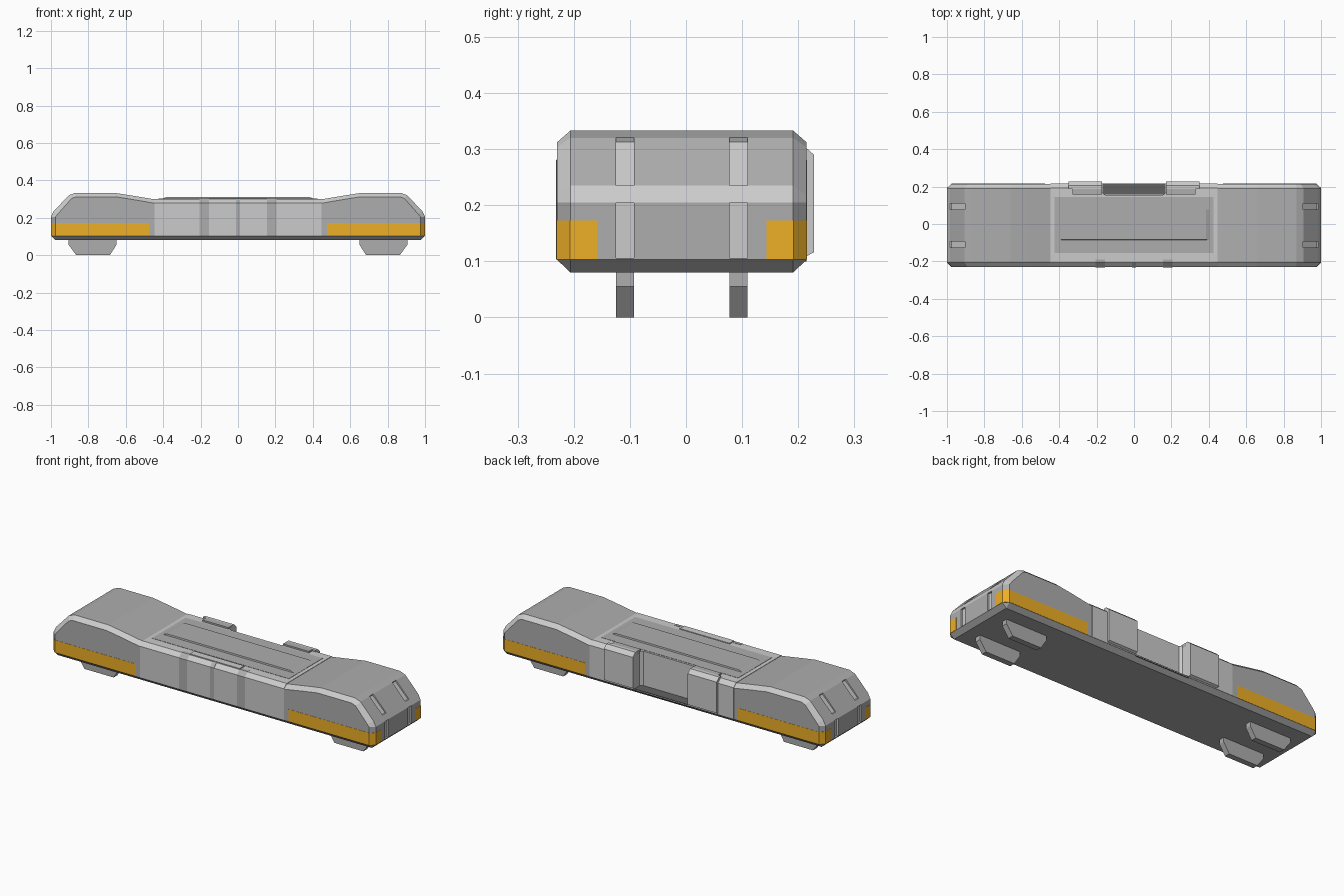
import bpy, bmesh, math
from mathutils import Matrix

if "Cube" in bpy.data.objects:
    bpy.data.objects.remove(bpy.data.objects["Cube"])

YC = -0.0075   # body centre in y (rear clips stand proud)
H = 0.2225     # body half depth


def material(name, rgb):
    m = bpy.data.materials.new(name)
    m.diffuse_color = (*rgb, 1)
    m.use_nodes = True
    m.node_tree.nodes["Principled BSDF"].inputs["Base Color"].default_value = m.diffuse_color
    return m


BODY = material("mid_grey", (0.42, 0.42, 0.42))
LIGHT = material("light_grey", (0.68, 0.68, 0.68))
DARK = material("dark_grey", (0.12, 0.12, 0.12))
ORANGE = material("orange", (0.85, 0.43, 0.02))


def finish(name, bm, *mats):
    bmesh.ops.recalc_face_normals(bm, faces=bm.faces)
    me = bpy.data.meshes.new(name)
    bm.to_mesh(me)
    bm.free()
    for m in mats:
        me.materials.append(m)
    ob = bpy.data.objects.new(name, me)
    ob.location.y = YC
    bpy.context.collection.objects.link(ob)
    return ob


def prism(name, pts, axis, a, b, mat):
    """Extrude a 2D outline along an axis from a to b."""
    def place(p, t):
        return {"x": (t, p[0], p[1]), "y": (p[0], t, p[1]), "z": (p[0], p[1], t)}[axis]
    bm = bmesh.new()
    r0 = [bm.verts.new(place(p, a)) for p in pts]
    r1 = [bm.verts.new(place(p, b)) for p in pts]
    bm.faces.new(r0)
    bm.faces.new(r1[::-1])
    for i in range(len(pts)):
        j = (i + 1) % len(pts)
        bm.faces.new((r0[i], r1[i], r1[j], r0[j]))
    return finish(name, bm, mat)


def rect(x0, x1, y0, y1):
    return [(x0, y0), (x1, y0), (x1, y1), (x0, y1)]


def cut(ob, cutter):
    cutter.hide_render = True
    cutter.display_type = 'WIRE'
    m = ob.modifiers.new("cut", 'BOOLEAN')
    m.operation = 'DIFFERENCE'
    m.solver = 'EXACT'
    m.material_mode = 'TRANSFER'
    m.object = cutter


# Main body: outer profile in the middle, smaller profile on both sides
outer = [(0.975, 0.08), (1, 0.103), (1, 0.205), (0.985, 0.235), (0.905, 0.32),
         (0.87, 0.333), (0.66, 0.333), (0.57, 0.319), (0.45, 0.299)]
inner = [(0.975, 0.103), (0.975, 0.103), (0.975, 0.205), (0.965, 0.218), (0.89, 0.303),
         (0.865, 0.312), (0.655, 0.312), (0.56, 0.297), (0.45, 0.278)]


def full(half):
    return half + [(-x, z) for x, z in reversed(half)]


bm = bmesh.new()
loops = []
for prof, y in ((inner, -H), (outer, -H + 0.024), (outer, H - 0.024), (inner, H)):
    loops.append([bm.verts.new((x, y, z)) for x, z in full(prof)])
n = len(loops[0])
for k in range(3):
    for i in range(n):
        j = (i + 1) % n
        f = bm.faces.new((loops[k][i], loops[k][j], loops[k + 1][j], loops[k + 1][i]))
        trim = k != 1 and 2 <= i < n - 3          # light chamfers along the sides
        band = i in (2, n - 4)                    # light bevel across the ends
        f.material_index = 1 if trim or band else 0
bm.faces.new(loops[0])
bm.faces.new(loops[3])
bmesh.ops.remove_doubles(bm, verts=bm.verts, dist=1e-5)
body = finish("body", bm, BODY, LIGHT)

# Light wrap-around centre band
section = [(-H - 0.001, 0.103), (-H - 0.001, 0.28), (-H + 0.023, 0.301),
           (H - 0.023, 0.301), (H + 0.001, 0.28), (H + 0.001, 0.103)]
centre_band = prism("centre_band", section, "x", -0.447, 0.447, LIGHT)

# Open recess in the back, with a dark floor
recess = prism("recess_cutter", [(-0.17, 0.3), (-0.17, 0.175), (-0.155, 0.163),
                                 (0.155, 0.163), (0.17, 0.175), (0.17, 0.3)],
               "z", 0.106, 0.5, LIGHT)
cut(body, recess)
cut(centre_band, recess)
prism("recess_floor", rect(-0.169, 0.169, 0.164, H), "z", 0.1, 0.109, DARK)

# Top panel with raised middle
prism("top_panel", rect(-0.425, 0.425, -0.148, 0.152), "z", 0.29, 0.3025, BODY)
bm = bmesh.new()
bmesh.ops.create_cube(bm, size=1)
for v in bm.verts:
    top = v.co.z > 0
    v.co = (math.copysign(0.385 if top else 0.41, v.co.x),
            math.copysign(0.08 if top else 0.083, v.co.y) + 0.004, 0.31 if top else 0.3)
finish("raised_top_strip", bm, BODY)

# Strips on the front that wrap over the chamfer
strip = [(-H - 0.002, 0.103), (-H - 0.002, 0.28), (-H + 0.023, 0.3025),
         (-H + 0.04, 0.3025), (-H + 0.04, 0.11)]
for x0, x1 in ((-0.205, -0.155), (-0.012, 0.012), (0.155, 0.205)):
    prism("front_strip", strip, "x", x0, x1, BODY)
prism("front_latch_lip", rect(-0.155, 0.155, -H + 0.024, -0.158), "z", 0.295, 0.306, LIGHT)

for s in (-1, 1):
    # Rear clips beside the recess
    clip = [(0.195, 0.3), (0.195, 0.31), (0.213, 0.31), (0.2355, 0.29),
            (0.2355, 0.116), (0.22, 0.108), (0.22, 0.278)]
    prism("rear_clip", clip, "x", s * 0.17, s * 0.35, LIGHT)
    prism("rear_clip_tab", rect(0.165, 0.2, 0.29, 0.31), "x", s * 0.17, s * 0.33, BODY)

    for t in (-1, 1):
        # Orange corner wraps
        e = H + 0.001
        plan = [(0.475, e), (0.9755, e), (1.001, e - 0.0245), (1.001, 0.151),
                (0.98, 0.151), (0.95, e - 0.03), (0.475, e - 0.03)]
        prism("corner_marker", [(s * x, t * y) for x, y in plan], "z", 0.1035, 0.173, ORANGE)

        # Feet
        foot = [(0.65, 0.09), (0.65, 0.055), (0.685, 0), (0.865, 0), (0.905, 0.055), (0.905, 0.09)]
        prism("foot", [(s * x, z) for x, z in foot], "y", t * 0.085, t * 0.117, BODY)

        # Grooves in the end face and the slope above it
        low = rect(0.99, 1.05, 0.106, 0.204)
        high = [(0.977, 0.235), (0.9, 0.313), (0.93, 0.38), (1.05, 0.235)]
        for shape in (low, high):
            cut(body, prism("groove_cutter", [(s * x, z) for x, z in shape], "y",
                            t * 0.085, t * 0.117, LIGHT))
